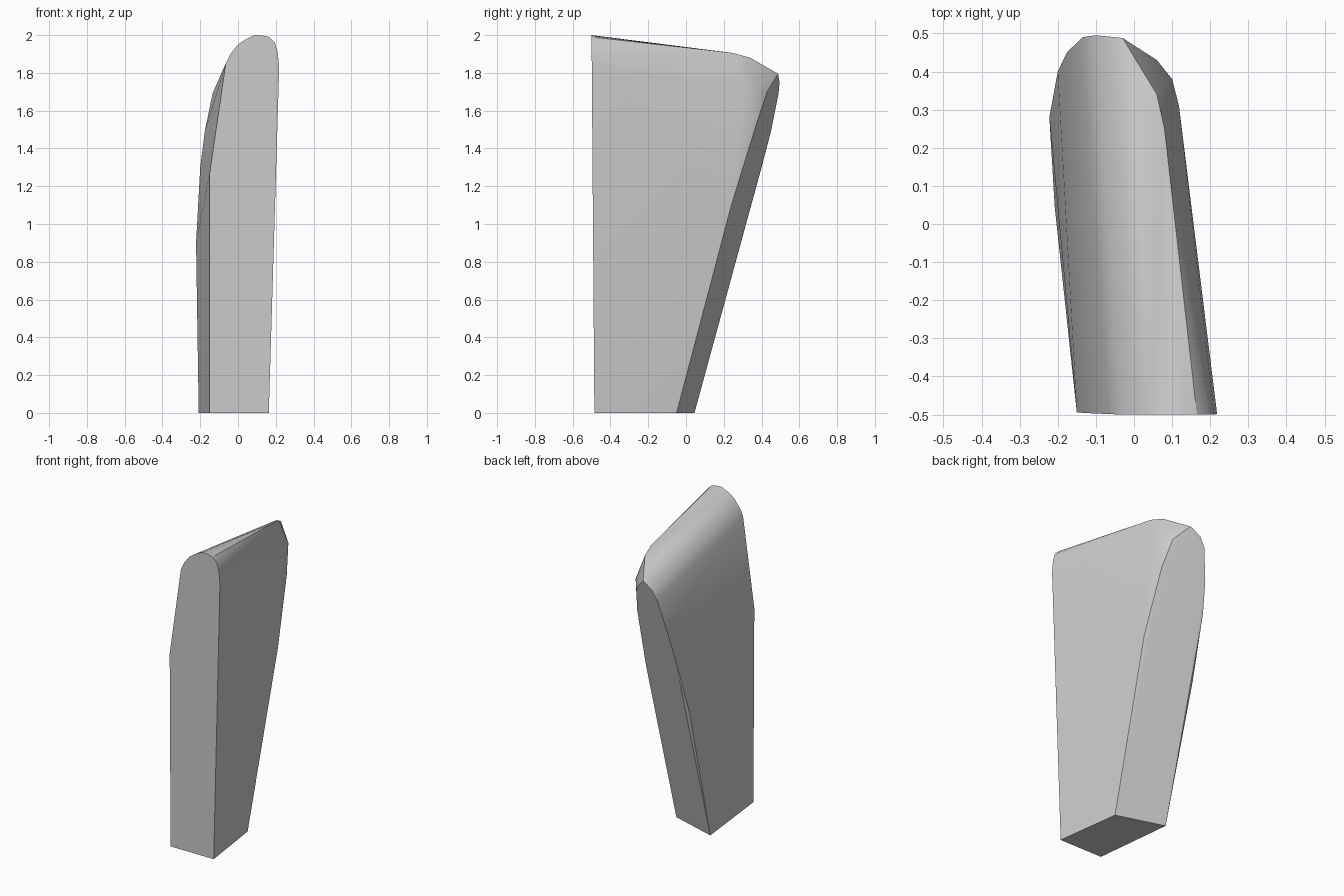
import bpy, bmesh, math

if "Cube" in bpy.data.objects:
    bpy.data.objects.remove(bpy.data.objects["Cube"])

# Front rim (x, z) on the almost vertical front plane
front = [(-0.15, 0), (-0.15, 1.27), (-0.105, 1.6), (-0.065, 1.85), (-0.04, 1.9),
         (0.0, 1.95), (0.045, 1.98), (0.09, 2.0), (0.13, 1.998), (0.165, 1.99),
         (0.195, 1.96), (0.21, 1.91), (0.218, 1.83), (0.21, 1.5), (0.163, 0)]

# Rear rim (x, y, z): up the left side, over the top, down the right side
rear = [(-0.208, 0.045, 0), (-0.222, 0.28, 0.9), (-0.2, 0.40, 1.3), (-0.176, 0.45, 1.49),
        (-0.135, 0.49, 1.69), (-0.1, 0.495, 1.75), (-0.03, 0.488, 1.795),
        (0.06, 0.43, 1.70), (0.095, 0.37, 1.52), (0.122, 0.24, 1.1), (0.105, -0.05, 0)]

# Soft chamfer where the top and right side meet the rear
shoulder = [(0.0, 0.40, 1.845), (0.06, 0.34, 1.88), (0.08, 0.25, 1.905),
            (0.1, 0.38, 1.73), (0.118, 0.31, 1.72)]

points = [(x, -0.485 - 0.0075 * z, z) for x, z in front] + rear + shoulder

# Solid leaning wedge skinned around the rims
bm = bmesh.new()
for p in points:
    bm.verts.new(p)
bmesh.ops.convex_hull(bm, input=bm.verts[:])
loose = [v for v in bm.verts if not v.link_faces]
bmesh.ops.delete(bm, geom=loose, context='VERTS')
bmesh.ops.dissolve_limit(bm, angle_limit=math.radians(1.5),
                         verts=bm.verts[:], edges=bm.edges[:])
bmesh.ops.recalc_face_normals(bm, faces=bm.faces[:])
mesh = bpy.data.meshes.new("wedge_block")
bm.to_mesh(mesh)
bm.free()

block = bpy.data.objects.new("wedge_block", mesh)
bpy.context.collection.objects.link(block)

grey = bpy.data.materials.new("light grey")
grey.diffuse_color = (0.6, 0.6, 0.6, 1)
grey.use_nodes = True
grey.node_tree.nodes["Principled BSDF"].inputs["Base Color"].default_value = grey.diffuse_color
mesh.materials.append(grey)

# Smooth sides with crisp rims
bpy.context.view_layer.objects.active = block
block.select_set(True)
bpy.ops.object.shade_smooth_by_angle(angle=math.radians(30))
